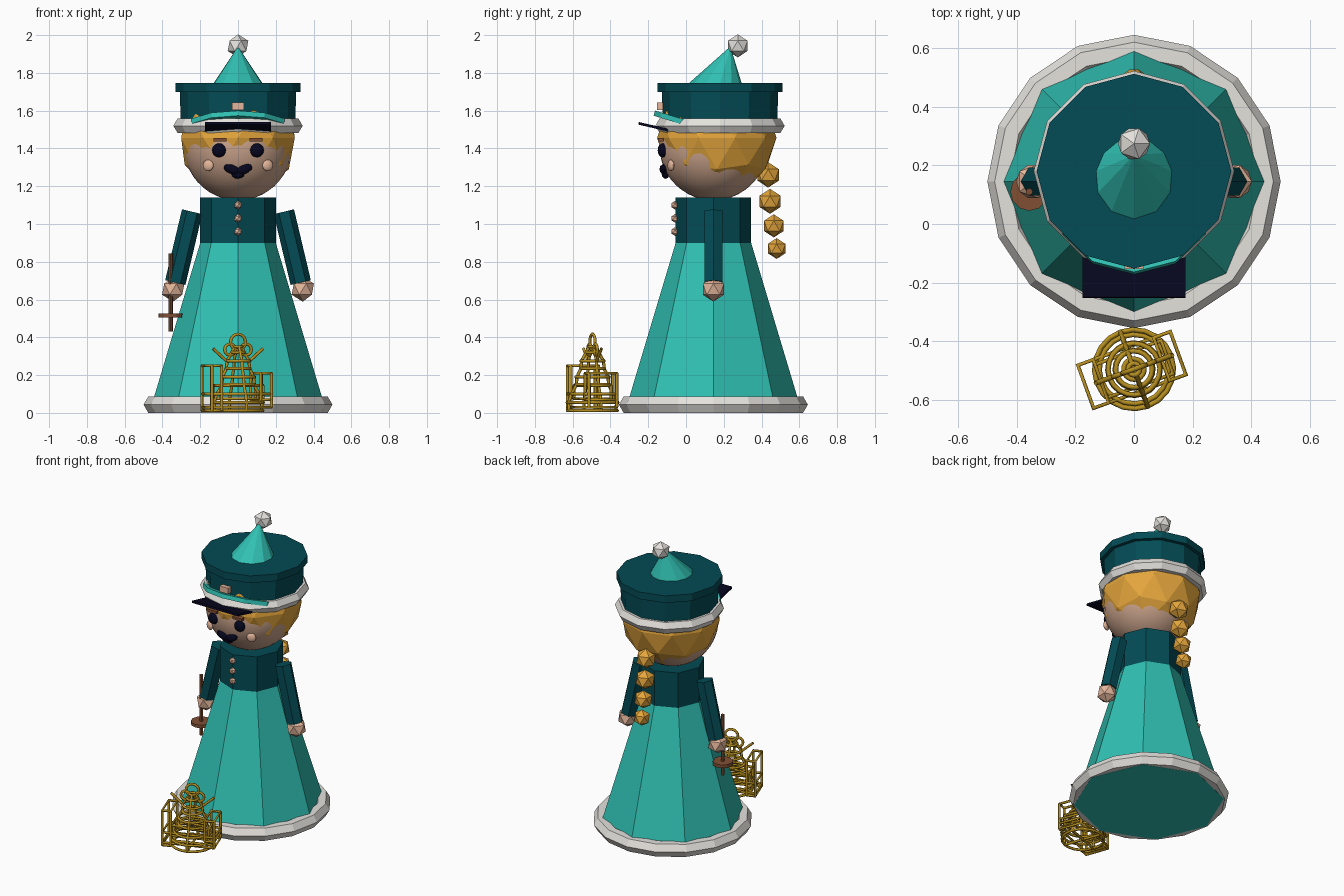
import bpy
from math import sin, cos, pi, radians
from mathutils import Vector

cube = bpy.data.objects.get("Cube")
if cube:
    bpy.data.objects.remove(cube, do_unlink=True)


def material(name, *rgb):
    m = bpy.data.materials.new(name)
    m.use_nodes = True
    m.diffuse_color = (*rgb, 1)
    m.node_tree.nodes["Principled BSDF"].inputs["Base Color"].default_value = (*rgb, 1)
    return m


TEAL = material("light teal", 0.03, 0.53, 0.45)
DARK = material("dark teal", 0.001, 0.07, 0.09)
SKIN = material("skin", 0.6, 0.37, 0.26)
PEACH = material("peach", 0.78, 0.47, 0.33)
HAIR = material("golden hair", 0.78, 0.38, 0.045)
WHITE = material("fur white", 0.78, 0.76, 0.72)
BLACK = material("midnight black", 0.002, 0.002, 0.014)
BROWN = material("brown", 0.22, 0.08, 0.035)
BRASS = material("brass", 0.48, 0.28, 0.014)

AXIS = 0.145      # y of the body axis
HAT_Y = 0.18      # y of the hat axis
mesh = bpy.ops.mesh


def finish(name, mat, scale=(1, 1, 1)):
    ob = bpy.context.object
    ob.name = name
    ob.scale = scale
    ob.data.materials.append(mat)
    return ob


def cone(name, mat, sides, r1, r2, z1, z2, x=0, y=AXIS):
    mesh.primitive_cone_add(vertices=sides, radius1=r1, radius2=r2, depth=z2 - z1,
                            location=(x, y, (z1 + z2) / 2))
    return finish(name, mat)


def between(name, mat, sides, r1, r2, a, b):
    a, b = Vector(a), Vector(b)
    mesh.primitive_cone_add(vertices=sides, radius1=r1, radius2=r2, depth=(b - a).length,
                            location=(a + b) / 2,
                            rotation=(b - a).to_track_quat('Z', 'Y').to_euler())
    return finish(name, mat)


def ball(name, mat, r, loc, detail=1, scale=(1, 1, 1), rot=(0, 0, 0)):
    mesh.primitive_ico_sphere_add(subdivisions=detail, radius=r, location=loc, rotation=rot)
    return finish(name, mat, scale)


def box(name, mat, size, loc, rot=(0, 0, 0)):
    mesh.primitive_cube_add(size=1, location=loc, rotation=rot)
    return finish(name, mat, size)


def ring(name, mat, major, minor, segments, loc):
    mesh.primitive_torus_add(major_radius=major, minor_radius=minor, major_segments=segments,
                             minor_segments=6, location=loc)
    return finish(name, mat)


# Dress and jacket
cone("skirt", TEAL, 8, 0.47, 0.2, -0.001, 0.9)
ring("skirt_fur_trim", WHITE, 0.45, 0.05, 16, (0, AXIS, 0.0435))
cone("jacket", DARK, 8, 0.2, 0.2, 0.9, 1.14)
for i in range(3):
    ball("button", PEACH, 0.023, (0, -0.058, 0.96 + 0.07 * i))

# Arms and hands
for side, s in (("left", 1), ("right", -1)):
    between(side + "_arm", DARK, 6, 0.055, 0.055, (s * 0.243, AXIS, 1.065), (s * 0.332, AXIS, 0.69))
    ball(side + "_hand", PEACH, 0.066, (s * 0.343, AXIS, 0.655))

# Sword held point up in the right hand
cone("sword_rod", BROWN, 8, 0.012, 0.012, 0.43, 0.845, -0.357, 0.11)
cone("sword_guard", BROWN, 12, 0.065, 0.065, 0.505, 0.527, -0.357, 0.11)

# Head, hair and braid
ball("head", SKIN, 0.285, (0, AXIS, 1.41), 4)
bpy.ops.object.shade_smooth()
ball("hair", HAIR, 0.316, (0, 0.163, 1.456), 2)
for y, z, r in ((0.435, 1.26, 0.067), (0.445, 1.12, 0.066), (0.465, 0.99, 0.061), (0.48, 0.87, 0.055)):
    ball("braid_bead", HAIR, r, (0, y, z))

# Face
for side, s in (("left", 1), ("right", -1)):
    ball(side + "_eye", BLACK, 0.037, (s * 0.1, -0.124, 1.39), 3, (1, 0.7, 1))
    box(side + "_brow", BROWN, (0.07, 0.03, 0.018), (s * 0.095, -0.133, 1.447))
    ball(side + "_cheek", PEACH, 0.03, (s * 0.158, -0.08, 1.31), 3, (1, 0.5, 1), (0, 0, s * 0.4))
    ball(side + "_moustache", BLACK, 0.045, (s * 0.034, -0.118, 1.29), 2,
         (1, 0.5, 0.55), (0, -s * 0.35, 0))
ball("mouth", BLACK, 0.036, (0, -0.108, 1.266), 2, (1, 0.6, 0.75))

# Hat
ring("hat_fur_band", WHITE, 0.298, 0.044, 12, (0, HAT_Y, 1.52))
cone("hat_crown", DARK, 12, 0.303, 0.308, 1.52, 1.71, 0, HAT_Y)
cone("hat_rim", DARK, 12, 0.332, 0.332, 1.698, 1.747, 0, HAT_Y)
trim = cone("hat_front_trim", TEAL, 12, 0.28, 0.28, 1.491, 1.519, 0, 0.1)
trim.rotation_euler.x = radians(-17)
box("hat_badge", PEACH, (0.065, 0.03, 0.04), (0, -0.138, 1.623))
box("hat_visor", BLACK, (0.35, 0.16, 0.014), (0, -0.173, 1.515), (radians(-13), 0, 0))
between("hat_peak", TEAL, 12, 0.225, 0, (0, 0.14, 1.603), (0, 0.235, 1.94))
ball("pompom", WHITE, 0.061, (0, 0.274, 1.943))

# Wire ornament: every wire is one spline of a bevelled curve
wires = bpy.data.curves.new("wire_ornament", 'CURVE')
wires.dimensions = '3D'
wires.bevel_depth = 0.0085
wires.bevel_resolution = 1


def wire(points, closed=False):
    sp = wires.splines.new('POLY')
    sp.points.add(len(points) - 1)
    for p, co in zip(sp.points, points):
        p.co = (*co, 1)
    sp.use_cyclic_u = closed


def circle(r, z):
    wire([(r * cos(a * pi / 10), r * sin(a * pi / 10), z) for a in range(20)], True)


def upright_ring(x, z, r):
    wire([(x + r * cos(a * pi / 8), 0, z + r * sin(a * pi / 8)) for a in range(16)], True)


def frame(x1, x2, y, z1, z2):
    corners = [(x1, -y), (x2, -y), (x2, y), (x1, y)]
    for z in (z1, z2):
        wire([(*c, z) for c in corners], True)
    for c in corners:
        wire([(*c, z1), (*c, z2)])


# Stacked hoops joined by ribs
hoops = [(0.132, 0.012), (0.135, 0.055), (0.118, 0.1), (0.09, 0.15), (0.088, 0.19),
         (0.065, 0.235), (0.062, 0.275), (0.035, 0.32), (0.02, 0.35)]
for r, z in hoops:
    circle(r, z)
for i in range(4):
    a = i * pi / 2
    wire([(r * cos(a), r * sin(a), z) for r, z in hoops])
for a in (0, pi / 2):
    wire([(s * 0.132 * cos(a), s * 0.132 * sin(a), 0.012) for s in (-1, 1)])

# Side baskets and long rails
frame(-0.175, -0.12, 0.078, 0.012, 0.25)
frame(0.1, 0.16, 0.078, 0.07, 0.21)
frame(-0.175, 0.16, 0.078, 0.03, 0.1)
frame(-0.12, 0.12, 0.06, 0.075, 0.145)

# Loops and sprigs on top
upright_ring(0, 0.375, 0.042)
for s in (-1, 1):
    upright_ring(s * 0.045, 0.335, 0.03)
    wire([(s * 0.06, 0, 0.27), (s * 0.14, 0, 0.34)])

ornament = bpy.data.objects.new("wire_ornament", wires)
bpy.context.collection.objects.link(ornament)
ornament.location = (0, -0.495, 0)
ornament.rotation_euler.z = radians(20)
wires.materials.append(BRASS)
bpy.ops.object.select_all(action='DESELECT')
ornament.select_set(True)
bpy.context.view_layer.objects.active = ornament
bpy.ops.object.convert(target='MESH')
